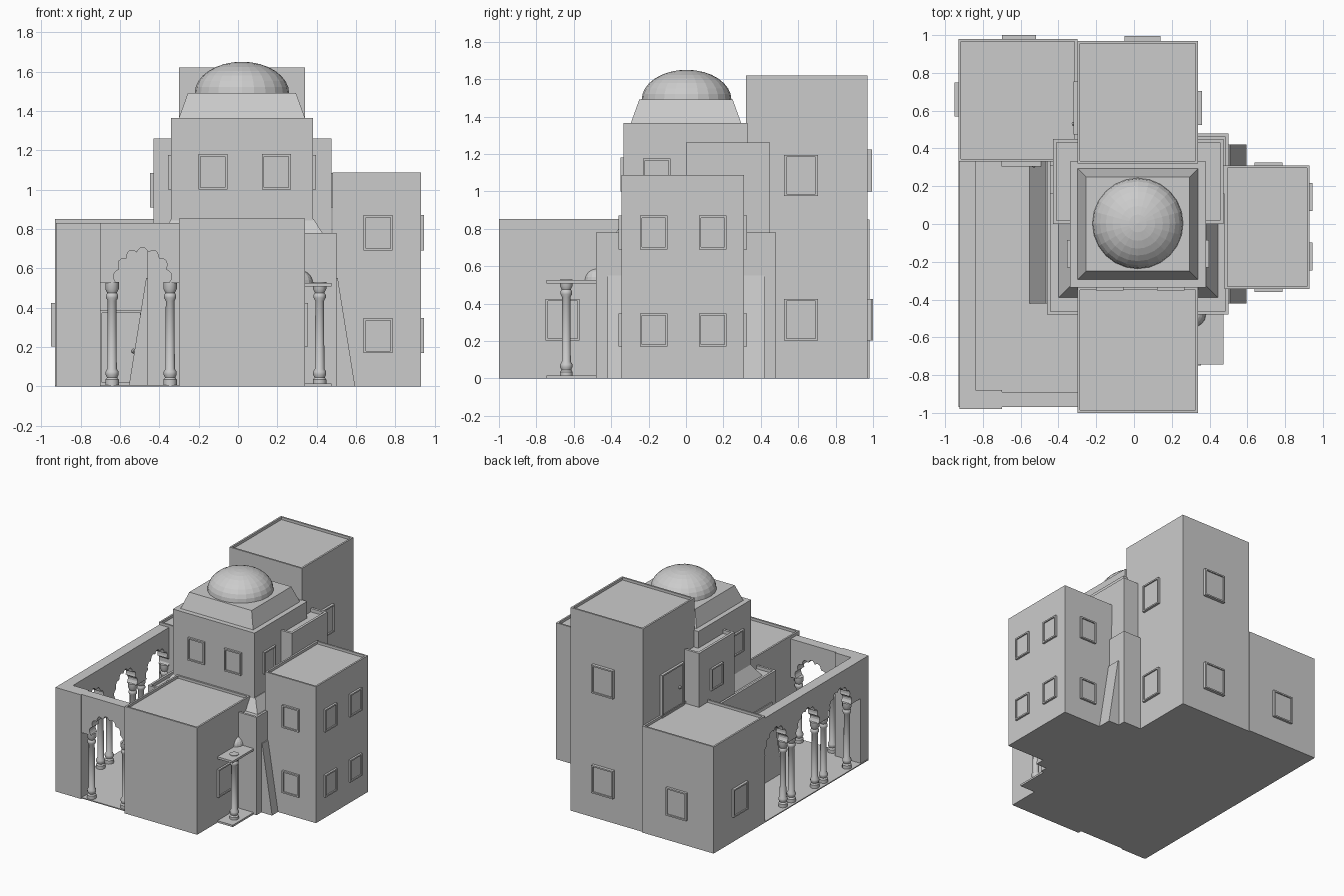
import bpy, bmesh
from math import sin, cos, pi
from mathutils import Matrix, Vector

old = bpy.data.objects.get("Cube")
if old:
    bpy.data.objects.remove(old)

stone = bpy.data.materials.new("pale grey stone")
stone.use_nodes = True
COLOR = (0.6, 0.6, 0.6, 1)
stone.diffuse_color = COLOR
stone.node_tree.nodes["Principled BSDF"].inputs["Base Color"].default_value = COLOR


def finish(name, bm):
    bmesh.ops.recalc_face_normals(bm, faces=bm.faces)
    mesh = bpy.data.meshes.new(name)
    bm.to_mesh(mesh)
    bm.free()
    mesh.materials.append(stone)
    ob = bpy.data.objects.new(name, mesh)
    bpy.context.collection.objects.link(ob)
    return ob


def sink(bm, axis, border, depth):
    """Inset the face looking most along axis and push it inwards."""
    face = max(bm.faces, key=lambda f: f.normal.dot(axis))
    bmesh.ops.inset_region(bm, faces=[face], thickness=border)
    inner = bmesh.ops.extrude_face_region(bm, geom=[face])["geom"]
    verts = [v for v in inner if isinstance(v, bmesh.types.BMVert)]
    bmesh.ops.translate(bm, verts=verts, vec=-depth * axis)
    if face.is_valid:
        bmesh.ops.delete(bm, geom=[face], context='FACES_ONLY')


def box(name, x, y, z, rim=0.0, taper=0.0):
    """Box from ranges; rim makes a parapet, taper narrows the top."""
    bm = bmesh.new()
    bmesh.ops.create_cube(bm, size=1)
    for v in bm.verts:
        top = v.co.z > 0
        for i, (a, b) in enumerate((x, y, z)):
            shift = taper if top and i < 2 else 0
            v.co[i] = b - shift if v.co[i] > 0 else a + shift
    bm.normal_update()
    if rim:
        sink(bm, Vector((0, 0, 1)), rim, rim)
    return finish(name, bm)


def panel(name, side, wall, mid, z, width, depth=0.016):
    """Framed opening on a wall; side is '+x', '-x', '+y' or '-y'."""
    sign = 1 if side[0] == '+' else -1
    out = sorted((wall - sign * 0.01, wall + sign * depth))
    along = (mid - width / 2, mid + width / 2)
    axis = Vector((sign, 0, 0)) if side[1] == 'x' else Vector((0, sign, 0))
    ranges = (out, along, z) if side[1] == 'x' else (along, out, z)
    bm = bmesh.new()
    bmesh.ops.create_cube(bm, size=1)
    for v in bm.verts:
        v.co = [r[1] if c > 0 else r[0] for c, r in zip(v.co, ranges)]
    bm.normal_update()
    sink(bm, axis, 0.016, 0.01)
    return finish(name, bm)


def lathe(name, centre, profile, steps):
    bm = bmesh.new()
    rings = []
    for r, z in profile:
        rings.append([bm.verts.new((r * cos(2 * pi * i / steps), r * sin(2 * pi * i / steps), z))
                      for i in range(steps)])
    for low, high in zip(rings, rings[1:]):
        for i in range(steps):
            j = (i + 1) % steps
            bm.faces.new((low[i], low[j], high[j], high[i]))
    bm.faces.new(rings[0])
    bm.faces.new(rings[-1])
    bmesh.ops.translate(bm, verts=bm.verts, vec=centre)
    return finish(name, bm)


def column(name, x, y):
    shape = [(.034, 0), (.034, .03), (.026, .04), (.033, .055), (.033, .07), (.024, .085),
             (.022, .43), (.031, .445), (.031, .46), (.024, .47), (.034, .49), (.034, .525)]
    ob = lathe(name, (x, y, 0.005), shape, 12)
    ob.data.shade_smooth()
    ob.data.set_sharp_from_angle(angle=0.6)


def arch_wall(name, start, end, centres, place, thick):
    """Wall with scalloped arch openings; place maps (along, height, depth) to space."""
    spring, top = 0.525, 0.83
    pts = [(end, top), (start, top), (start, spring)]
    lobes, fine = 7, 6
    for c in centres:
        for i in range(lobes * fine + 1):
            a = pi * (1 - i / (lobes * fine))
            bump = 1 + 0.14 * abs(sin(lobes * a))
            pts.append((c + 0.133 * bump * cos(a), spring + 0.16 * bump * sin(a)))
    pts.append((end, spring))
    bm = bmesh.new()
    face = bm.faces.new([bm.verts.new(place(s, h, 0)) for s, h in pts])
    new = bmesh.ops.extrude_face_region(bm, geom=[face])["geom"]
    shift = Vector(place(0, 0, thick)) - Vector(place(0, 0, 0))
    bmesh.ops.translate(bm, verts=[v for v in new if isinstance(v, bmesh.types.BMVert)], vec=shift)
    return finish(name, bm)


# Main volumes
box("central_tower", (-.34, .38), (-.335, .33), (0, 1.365))
box("dome_plinth", (-.30, .34), (-.295, .295), (1.365, 1.49), taper=.045)
box("lower_hall", (-.46, .50), (-.48, .48), (0, .78), rim=.025)
box("hall_roof_skirt", (-.40, .445), (-.39, .39), (.755, .85), taper=.06)
box("upper_hall", (-.43, .475), (0, .45), (.7, 1.26), rim=.028)
box("back_tower", (-.30, .34), (.32, .97), (0, 1.62), rim=.02)
box("back_room", (-.93, -.30), (.33, .98), (0, .85), rim=.02)
box("front_room", (-.30, .34), (-1, -.335), (0, .853), rim=.02)
box("side_room", (.48, .93), (-.345, .31), (0, 1.088), rim=.02)

# Dome
arc = [(.24 * cos(t * pi / 16), .16 * sin(t * pi / 16)) for t in range(8)]
lathe("dome", (.02, .003, 1.49), arc + [(.003, .16)], 24)

# Sloped buttresses on both sides of the hall
for name, sign in (("left_buttress", 1), ("right_buttress", -1)):
    bm = bmesh.new()
    tri = [(.02 + sign * u, z) for u, z in ((.46, 0), (.575, 0), (.487, .55), (.46, .55))]
    face = bm.faces.new([bm.verts.new((x, -.42, z)) for x, z in tri])
    new = bmesh.ops.extrude_face_region(bm, geom=[face])["geom"]
    bmesh.ops.translate(bm, vec=(0, .84, 0),
                        verts=[v for v in new if isinstance(v, bmesh.types.BMVert)])
    finish(name, bm)

# Courtyard floor, corner pillar and arcades
box("courtyard_floor", (-.93, -.30), (-.97, .34), (0, .008))
box("corner_pillar", (-.925, -.70), (-.98, -.88), (0, .83))
arch_wall("front_arcade", -.70, -.30, [-.485], lambda s, h, d: (s, -.97 + d, h), .08)
side_centres = [-.62, -.215, .185]
arch_wall("side_arcade", -.88, .33, side_centres, lambda s, h, d: (-.925 + d, s, h), .085)
for i, x in enumerate((-.64, -.345)):
    column(f"front_column_{i}", x, -.93)
for i, c in enumerate(side_centres):
    for k in (-1, 1):
        column(f"side_column_{i}_{'near' if k < 0 else 'far'}", -.882, c + k * .148)

# Small portico beside the front room
box("portico_step", (.33, .475), (-.745, -.47), (0, .015))
box("portico_roof", (.33, .475), (-.745, -.47), (.508, .525))
column("portico_column", .415, -.64)
lathe("portico_shell", (.315, -.48, .525),
      [(.065 * cos(t * pi / 12), .065 * sin(t * pi / 12)) for t in range(6)], 16)

# Windows of the central tower and upper hall
for x in (-.128, .195):
    panel("tower_front_window", '-y', -.335, x, (1.0, 1.18), .147)
for side, tower, hall in (('+x', .38, .475), ('-x', -.34, -.43)):
    panel("tower_side_window", side, tower, -.157, (1.0, 1.175), .147)
    panel("upper_hall_window", side, hall, .235, (.91, 1.085), .15)

# Windows of the side room, two storeys
for z in ((.17, .347), (.69, .87)):
    for y in (-.172, .143):
        panel("side_room_window", '+x', .93, y, z, .147)
    panel("side_room_front_window", '-y', -.345, .712, z, .147)
    panel("side_room_back_window", '+y', .31, .712, z, .147)

# Windows of the back tower, back room and front room
for z in ((.203, .425), (.975, 1.195)):
    panel("back_tower_side_window", '+x', .34, .615, z, .18, .02)
for z in ((.203, .425), (1.0, 1.225)):
    panel("back_tower_window", '+y', .97, .045, z, .19, .025)
panel("back_room_window", '+y', .98, -.61, (.203, .425), .18, .02)
panel("back_room_side_window", '-x', -.93, .66, (.203, .425), .18, .02)
panel("front_room_window", '+x', .34, -.66, (.203, .425), .18)

# Doors with knobs
panel("roof_door", '-x', -.30, .615, (.83, 1.17), .28, .02)
panel("courtyard_door", '-y', .33, -.595, (.008, .385), .215, .025)
for name, pos in (("roof_door_knob", (-.318, .53, .99)), ("courtyard_door_knob", (-.53, .31, .18))):
    bm = bmesh.new()
    bmesh.ops.create_uvsphere(bm, u_segments=8, v_segments=6, radius=.012,
                              matrix=Matrix.Translation(pos))
    finish(name, bm)
